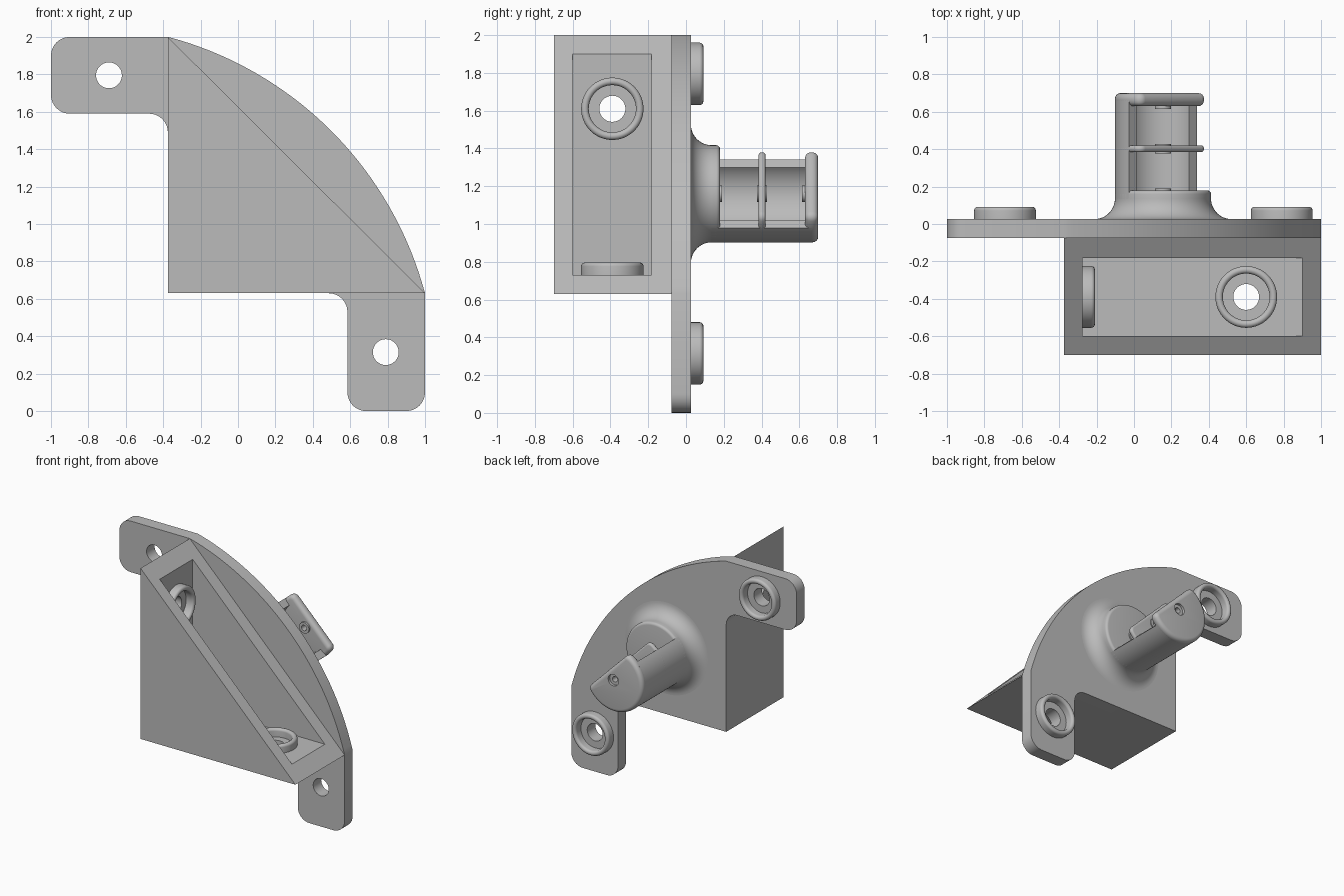
import bpy, bmesh
from math import sin, cos, pi, atan2, sqrt, radians
from mathutils import Vector, Matrix

cube = bpy.data.objects.get("Cube")
if cube:
    bpy.data.objects.remove(cube)

# Single plain plastic colour
grey = bpy.data.materials.new("plain grey")
grey.use_nodes = True
shade = (0.5, 0.5, 0.5, 1)
grey.diffuse_color = shade
grey.node_tree.nodes["Principled BSDF"].inputs["Base Color"].default_value = shade

Y = Vector((0, 1, 0))
BACK, FRONT = 0.026, -0.076      # faces of the mounting plate
LEFT, FLOOR = -0.375, 0.63       # outer walls of the wedge
WALL = 0.1
AXIS = (0.155, 1.16)             # peg axis in x and z
R = 0.257                        # peg radius


def finish(name, bm):
    bmesh.ops.remove_doubles(bm, verts=bm.verts, dist=1e-5)
    bmesh.ops.recalc_face_normals(bm, faces=bm.faces)
    mesh = bpy.data.meshes.new(name)
    bm.to_mesh(mesh)
    bm.free()
    mesh.materials.append(grey)
    obj = bpy.data.objects.new(name, mesh)
    bpy.context.collection.objects.link(obj)
    return obj


def arc(cx, cz, r, a, b, n=12):
    return [(cx + r * cos(a + (b - a) * i / n), cz + r * sin(a + (b - a) * i / n))
            for i in range(n + 1)]


def prism(name, outline, y0, y1, bevel=0):
    """Extrude an x-z outline along y, optionally rounding both rims."""
    bm = bmesh.new()
    face = bm.faces.new([bm.verts.new((x, y0, z)) for x, z in outline])
    new = bmesh.ops.extrude_face_region(bm, geom=[face])["geom"]
    bmesh.ops.translate(bm, vec=(0, y1 - y0, 0),
                        verts=[v for v in new if isinstance(v, bmesh.types.BMVert)])
    if bevel:
        rims = [e for e in bm.edges if abs(e.verts[0].co.y - e.verts[1].co.y) < 1e-6]
        bmesh.ops.bevel(bm, geom=rims, offset=bevel, segments=4, profile=0.5, affect='EDGES')
    return finish(name, bm)


def lathe(name, profile, origin, direction, closed=True, steps=64):
    """Spin a (radius, height) profile around a direction."""
    bm = bmesh.new()
    verts = [bm.verts.new((r, 0, h)) for r, h in profile]
    edges = [bm.edges.new(p) for p in zip(verts, verts[1:])]
    if closed:
        edges.append(bm.edges.new((verts[-1], verts[0])))
    bmesh.ops.spin(bm, geom=verts + edges, axis=(0, 0, 1), cent=(0, 0, 0),
                   angle=2 * pi, steps=steps, use_duplicate=False)
    turn = Vector((0, 0, 1)).rotation_difference(direction).to_matrix().to_4x4()
    bm.transform(Matrix.Translation(origin) @ turn)
    return finish(name, bm)


def rod(name, r, origin, direction, length):
    return lathe(name, [(0, 0), (r, 0), (r, length), (0, length)], origin, direction, False)


def cut(obj, cutters):
    for c in cutters:
        mod = obj.modifiers.new("cut", 'BOOLEAN')
        mod.operation, mod.solver, mod.object = 'DIFFERENCE', 'EXACT', c
    graph = bpy.context.evaluated_depsgraph_get()
    mesh = bpy.data.meshes.new_from_object(obj.evaluated_get(graph))
    obj.modifiers.clear()
    obj.data = mesh


def rounded(corners, n=8):
    """Outline from (x, z, radius) corners; right angles become arcs."""
    out = []
    for i, (x, z, r) in enumerate(corners):
        p = Vector((x, z))
        if not r:
            out.append((x, z))
            continue
        a = (Vector(corners[i - 1][:2]) - p).normalized() * r
        b = (Vector(corners[(i + 1) % len(corners)][:2]) - p).normalized() * r
        for k in range(n + 1):
            t = k / n * pi / 2
            out.append(tuple(p + a * (1 - sin(t)) + b * (1 - cos(t))))
    return out


# Mounting plate: two rounded tabs joined by a quarter-like arc
cx, cz = -0.87, 0.13
rim = arc(cx, cz, 1.935, atan2(2 - cz, LEFT - cx), atan2(FLOOR - cz, 1 - cx), 48)
outline = rounded([(1, FLOOR, 0), (1, 0, 0.1), (0.585, 0, 0.1), (0.585, FLOOR, 0.1),
                   (LEFT, FLOOR, 0), (LEFT, 1.59, 0.1), (-1, 1.59, 0.1), (-1, 2, 0.1),
                   (LEFT, 2, 0)])
plate = prism("mounting_plate", outline + rim[1:-1], FRONT, BACK)

# Triangular wedge with an open pocket on its slanted face
wedge = prism("wedge_housing", [(LEFT, FLOOR), (1, FLOOR), (LEFT, 2)], -0.7, FRONT)
px, pz = LEFT + WALL, FLOOR + WALL
pocket = prism("pocket_cutter", [(px, pz), (2, pz), (2, 3), (px, 3)], -0.6, -0.182)
cutters = [pocket]

# Screw bosses: a raised ring around each screw hole
w, h, f = 0.165, 0.066, 0.02
ring = ([(0.125, -0.005), (w, -0.005)] + arc(w - f, h - f, f, 0, pi / 2, 6)
        + arc(0.125 + f, h - f, f, pi / 2, pi, 6))
bosses = [("upper_tab_boss", (-0.69, BACK, 1.795), Y, plate),
          ("lower_tab_boss", (0.79, BACK, 0.315), Y, plate),
          ("side_wall_boss", (px, -0.39, 1.61), Vector((1, 0, 0)), wedge),
          ("floor_boss", (0.6, -0.39, pz), Vector((0, 0, 1)), wedge)]
holes = {plate: [], wedge: [pocket]}
parts = [plate, wedge]
for name, pos, way, host in bosses:
    parts.append(lathe(name, ring, pos, way))
    hole = rod(name + "_cutter", 0.069, Vector(pos) - way * 0.2, way, 0.3)
    holes[host].append(hole)
    cutters.append(hole)
for host, tools in holes.items():
    cut(host, tools)

# Peg collar flaring into the plate
g, top = 0.11, 0.18
flare = [(0, 0), (R + g, 0)] + arc(R + g, BACK + g, g, -pi / 2, -pi, 12)
flare += arc(R - 0.02, top - 0.02, 0.02, 0, pi / 2, 5) + [(0, top)]
ax, az = AXIS
collar = lathe("peg_collar", flare, (ax, 0, az), Y, False)

# Half-tube body of the peg, open towards the upper outer side
q = pi / 4
half = arc(ax, az, R, 3 * q, 7 * q, 40) + arc(ax, az, 0.197, 7 * q, 3 * q, 40)
tube = prism("peg_half_tube", half, 0.12, 0.668)


def d_outline(d=0.08, f=0.04):
    """Disc cut by a slanted flat, with filleted corners."""
    u, v = d - f, sqrt((R - f) ** 2 - (d - f) ** 2)
    t = atan2(v, u)
    pts = arc(u, v, f, 0, t, 8) + arc(0, 0, R, t, 2 * pi - t, 48)[1:]
    pts += arc(u, -v, f, -t, 0, 8)[1:]
    return [(ax + a * cos(q) - b * sin(q), az + a * sin(q) + b * cos(q)) for a, b in pts]


end = prism("peg_end_plate", d_outline(), 0.63, 0.7, 0.03)
rib = prism("peg_middle_rib", d_outline(), 0.384, 0.421, 0.016)

# Small hubs around the hole along the peg axis
hubs = [rod(n, 0.044, (ax, a, az), Y, b - a) for n, a, b in
        (("collar_hub", 0.17, 0.19), ("rib_hub", 0.376, 0.429), ("end_hub", 0.615, 0.65))]
bore = rod("bore_cutter", 0.022, (ax, 0.1, az), Y, 0.8)
sink = rod("counterbore_cutter", 0.046, (ax, 0.68, az), Y, 0.1)
cutters += [bore, sink]
for part in [collar, rib] + hubs:
    cut(part, [bore])
cut(end, [bore, sink])
parts += [collar, tube, end, rib] + hubs

# Remove the cutters and shade curved surfaces smooth
for c in cutters:
    bpy.data.objects.remove(c)
bpy.ops.object.select_all(action='DESELECT')
for part in parts:
    part.select_set(True)
    bpy.context.view_layer.objects.active = part
bpy.ops.object.shade_smooth_by_angle(angle=radians(30))
